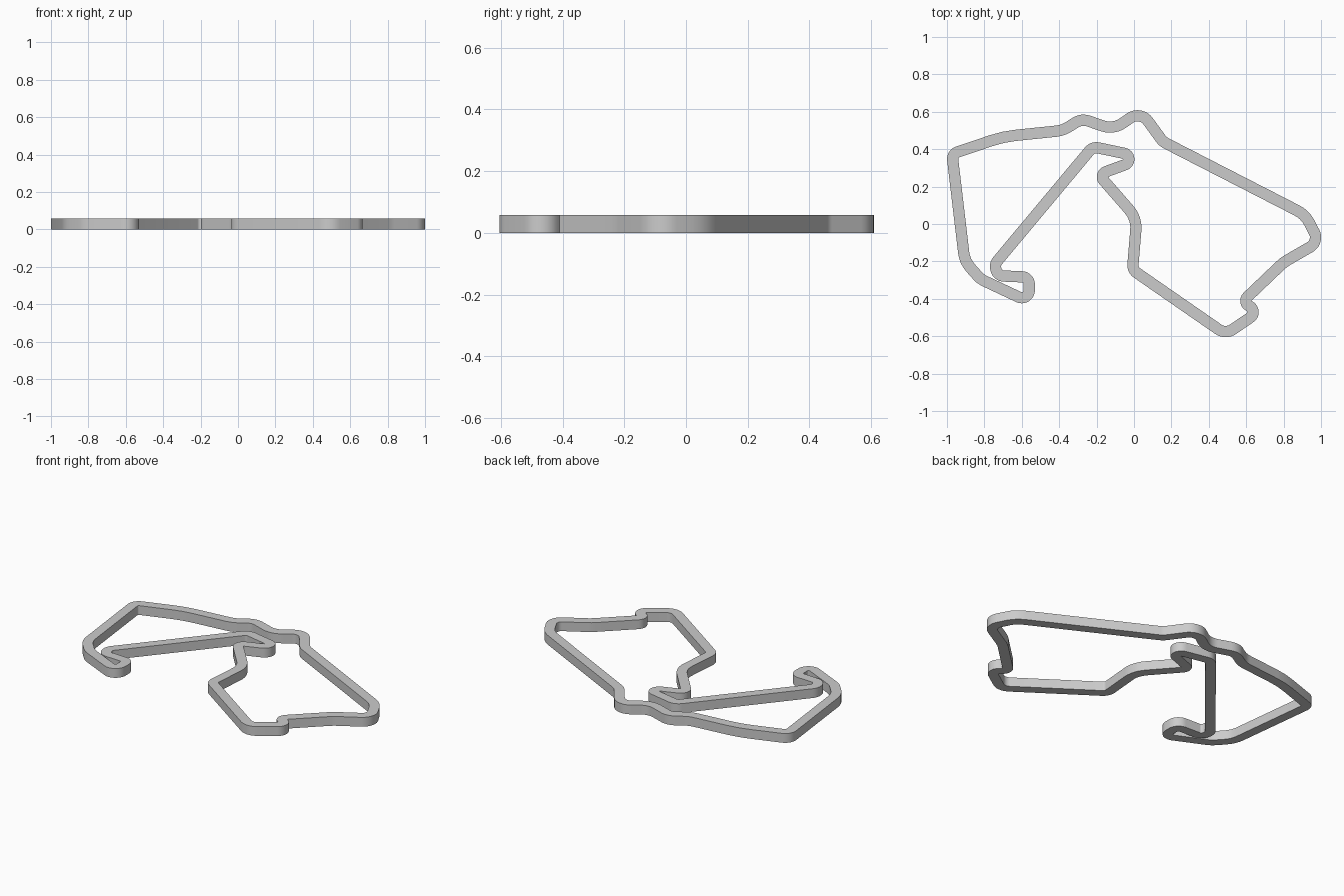
import bpy
import bmesh
import math
from mathutils import Matrix, Vector

default_cube = bpy.data.objects.get("Cube")
if default_cube:
    bpy.data.objects.remove(default_cube, do_unlink=True)

TRACK_WIDTH = 0.06
TRACK_HEIGHT = 0.058
ARC_STEP = math.radians(9)

# Corners of the closed circuit, clockwise: x, y and bend radius
CORNERS = [
    # upper left sweep and the two crests
    (-0.973, 0.375, 0.04), (-0.70, 0.467, 0.6), (-0.38, 0.50, 0.15),
    (-0.28, 0.563, 0.08), (-0.11, 0.505, 0.12), (0.035, 0.605, 0.07),
    (0.155, 0.44, 0.08),
    # right end and lower chicane
    (0.915, 0.05, 0.15), (0.99, -0.095, 0.06), (0.80, -0.205, 0.2),
    (0.58, -0.415, 0.03), (0.665, -0.47, 0.035), (0.49, -0.59, 0.07),
    # inner climb and hairpin
    (-0.008, -0.245, 0.05), (0.015, 0.03, 0.15), (-0.19, 0.265, 0.03),
    (0.056, 0.355, 0.032), (-0.22, 0.413, 0.05),
    # lower left hook and return
    (-0.745, -0.215, 0.05), (-0.73, -0.277, 0.045), (-0.56, -0.284, 0.04),
    (-0.56, -0.417, 0.04), (-0.82, -0.295, 0.12), (-0.905, -0.20, 0.15),
]


def make_material(name, colour):
    material = bpy.data.materials.new(name)
    material.use_nodes = True
    material.diffuse_color = colour
    shader = next(n for n in material.node_tree.nodes if n.type == "BSDF_PRINCIPLED")
    shader.inputs["Base Color"].default_value = colour
    return material


def rounded_loop(corners):
    """Return (point, sideways direction) pairs along a closed path of lines and arcs."""
    points = [Vector((x, y, 0)) for x, y, radius in corners]
    path = []
    for i, (x, y, radius) in enumerate(corners):
        arrive = (points[i] - points[i - 1]).normalized()
        leave = (points[(i + 1) % len(points)] - points[i]).normalized()
        turn = math.atan2(arrive.cross(leave).z, arrive.dot(leave))
        left = Vector((-arrive.y, arrive.x, 0))
        bend = math.copysign(radius, turn)
        start = points[i] - arrive * radius * math.tan(abs(turn) / 2)
        centre = start + left * bend
        steps = max(2, math.ceil(abs(turn) / ARC_STEP))
        for step in range(steps + 1):
            side = Matrix.Rotation(turn * step / steps, 3, "Z") @ left
            path.append((centre - side * bend, side))
    return path


def build_ribbon(name, path, width, height, material):
    """Sweep a rectangular section around a closed flat path."""
    bm = bmesh.new()
    up = Vector((0, 0, height))
    rings = []
    for point, side in path:
        outer = point + side * width / 2
        inner = point - side * width / 2
        rings.append([bm.verts.new(co) for co in (outer, inner, inner + up, outer + up)])
    for i, ring in enumerate(rings):
        previous = rings[i - 1]
        for k in range(len(ring)):
            m = (k + 1) % len(ring)
            bm.faces.new((previous[k], previous[m], ring[m], ring[k]))
    bmesh.ops.recalc_face_normals(bm, faces=bm.faces)
    mesh = bpy.data.meshes.new(name)
    bm.to_mesh(mesh)
    bm.free()
    mesh.materials.append(material)
    ribbon = bpy.data.objects.new(name, mesh)
    bpy.context.collection.objects.link(ribbon)
    return ribbon


# Circuit wall
grey = make_material("light grey", (0.6, 0.6, 0.6, 1))
circuit = build_ribbon("circuit_track", rounded_loop(CORNERS),
                       TRACK_WIDTH, TRACK_HEIGHT, grey)

# Smooth the curved walls, keep the top and bottom edges crisp
bpy.context.view_layer.objects.active = circuit
circuit.select_set(True)
bpy.ops.object.shade_smooth_by_angle(angle=math.radians(35))
